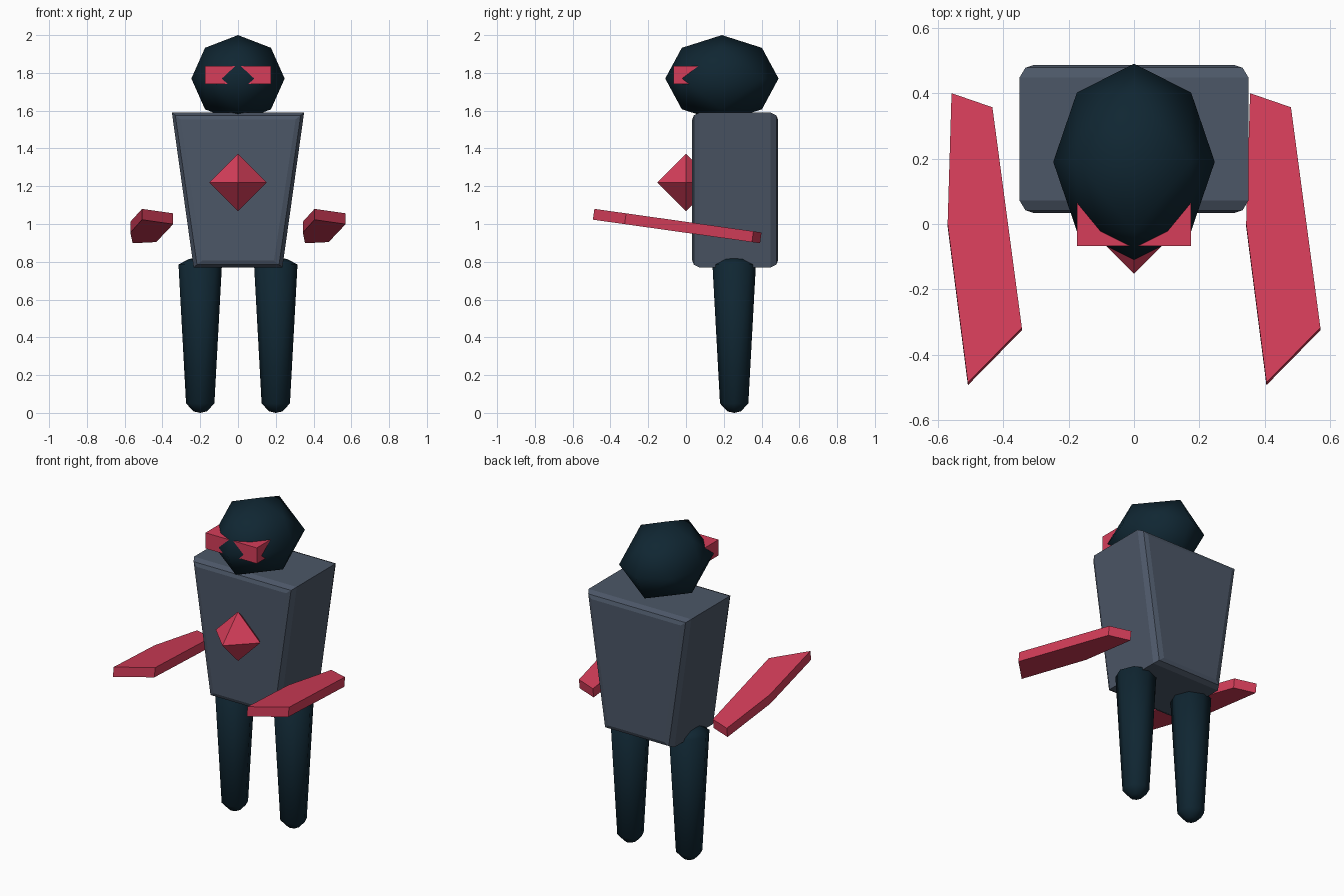
import bpy, bmesh, math
from itertools import product
from mathutils import Vector

if "Cube" in bpy.data.objects:
    bpy.data.objects.remove(bpy.data.objects["Cube"], do_unlink=True)


def material(name, rgb):
    m = bpy.data.materials.new(name)
    m.use_nodes = True
    m.diffuse_color = (*rgb, 1)
    m.node_tree.nodes["Principled BSDF"].inputs["Base Color"].default_value = (*rgb, 1)
    return m


RED = material("crimson", (0.67, 0.048, 0.102))
SLATE = material("slate grey", (0.072, 0.095, 0.136))
DARK = material("dark teal", (0.005, 0.0194, 0.032))


def finish(name, bm, mat, smooth=False):
    bmesh.ops.recalc_face_normals(bm, faces=bm.faces)
    for f in bm.faces:
        f.smooth = smooth
    mesh = bpy.data.meshes.new(name)
    bm.to_mesh(mesh)
    bm.free()
    mesh.materials.append(mat)
    obj = bpy.data.objects.new(name, mesh)
    bpy.context.collection.objects.link(obj)
    return obj


def loft(name, rings, mat, smooth=False):
    """Join equal-length point rings with quads and cap both ends."""
    bm = bmesh.new()
    loops = [[bm.verts.new(p) for p in ring] for ring in rings]
    n = len(loops[0])
    for a, b in zip(loops, loops[1:]):
        for i in range(n):
            j = (i + 1) % n
            bm.faces.new((a[i], a[j], b[j], b[i]))
    bm.faces.new(loops[0])
    bm.faces.new(loops[-1])
    bmesh.ops.remove_doubles(bm, verts=bm.verts, dist=1e-5)
    return finish(name, bm, mat, smooth)


def hull(name, points, mat, smooth=False):
    bm = bmesh.new()
    for p in points:
        bm.verts.new(p)
    bmesh.ops.convex_hull(bm, input=bm.verts)
    return finish(name, bm, mat, smooth)


# Directions to the corners and edge midpoints of an octahedron
grid = [Vector(p) for p in product((-1, 0, 1), repeat=3)]
corners = [v for v in grid if v.length_squared == 1]
middles = [v.normalized() for v in grid if v.length_squared == 2]

# Head: once-divided octahedron stretched into an ellipsoid
hull("head", [(0.247 * v.x, 0.19 + 0.3 * v.y, 1.77 + 0.23 * v.z)
              for v in corners + middles], DARK, True)

# Chest gem
hull("chest_gem", [0.152 * v + Vector((0, 0, 1.22)) for v in corners], RED)

# Visor: bar through the front of the head
hull("visor", list(product((-0.175, 0.175), (-0.067, 0.1), (1.74, 1.837))), RED)


# Torso: tapered slab with rounded front and back rims
def torso_ring(y, d):
    top, bottom = 1.59 - 0.8 * d, 0.77 + 0.8 * d
    return [(-0.35 + d, y, top), (0.35 - d, y, top),
            (0.235 - d, y, bottom), (-0.235 + d, y, bottom)]


half = [(0.227, 0.045), (0.218, 0.018), (0.188, 0)]
loft("torso", [torso_ring(0.26 - h, d) for h, d in half]
     + [torso_ring(0.26 + h, d) for h, d in reversed(half)], SLATE)

# Legs: tapered capsules
leg_profile = [(0.035, 0.008), (0.075, 0.05), (0.115, 0.785), (0.06, 0.815)]


def leg_ring(x, r, z, sides=8):
    return [(x + r * math.cos(math.tau * i / sides),
             0.255 + r * math.sin(math.tau * i / sides), z) for i in range(sides)]


for side, x in (("left", 0.2), ("right", -0.2)):
    rings = [leg_ring(x, 0, 0)] + [leg_ring(x, r, z) for r, z in leg_profile]
    bm_leg = loft(side + "_leg", rings[1:], DARK, True)
    # Pull the end caps out to a point
    bm = bmesh.new()
    bm.from_mesh(bm_leg.data)
    for cap in [f for f in bm.faces if len(f.verts) > 4]:
        tip = 0 if cap.calc_center_median().z < 0.4 else 0.822
        centre = bmesh.ops.poke(bm, faces=[cap])["verts"][0]
        centre.co.z = tip
    bm.to_mesh(bm_leg.data)
    bm.free()

# Arms: identical slanted blades, shifted sideways
blade = [(0.355, 0.4), (0.48, 0.357), (0.57, -0.317), (0.405, -0.485), (0.343, 0.0)]


def blade_ring(shift, drop):
    return [(x + shift, y - 0.14 * drop, 1.08 - 0.141 * (y + 0.485) - drop)
            for x, y in blade]


for side, shift in (("left", 0), ("right", -0.913)):
    loft(side + "_arm", [blade_ring(shift, 0), blade_ring(shift, 0.057)], RED)
